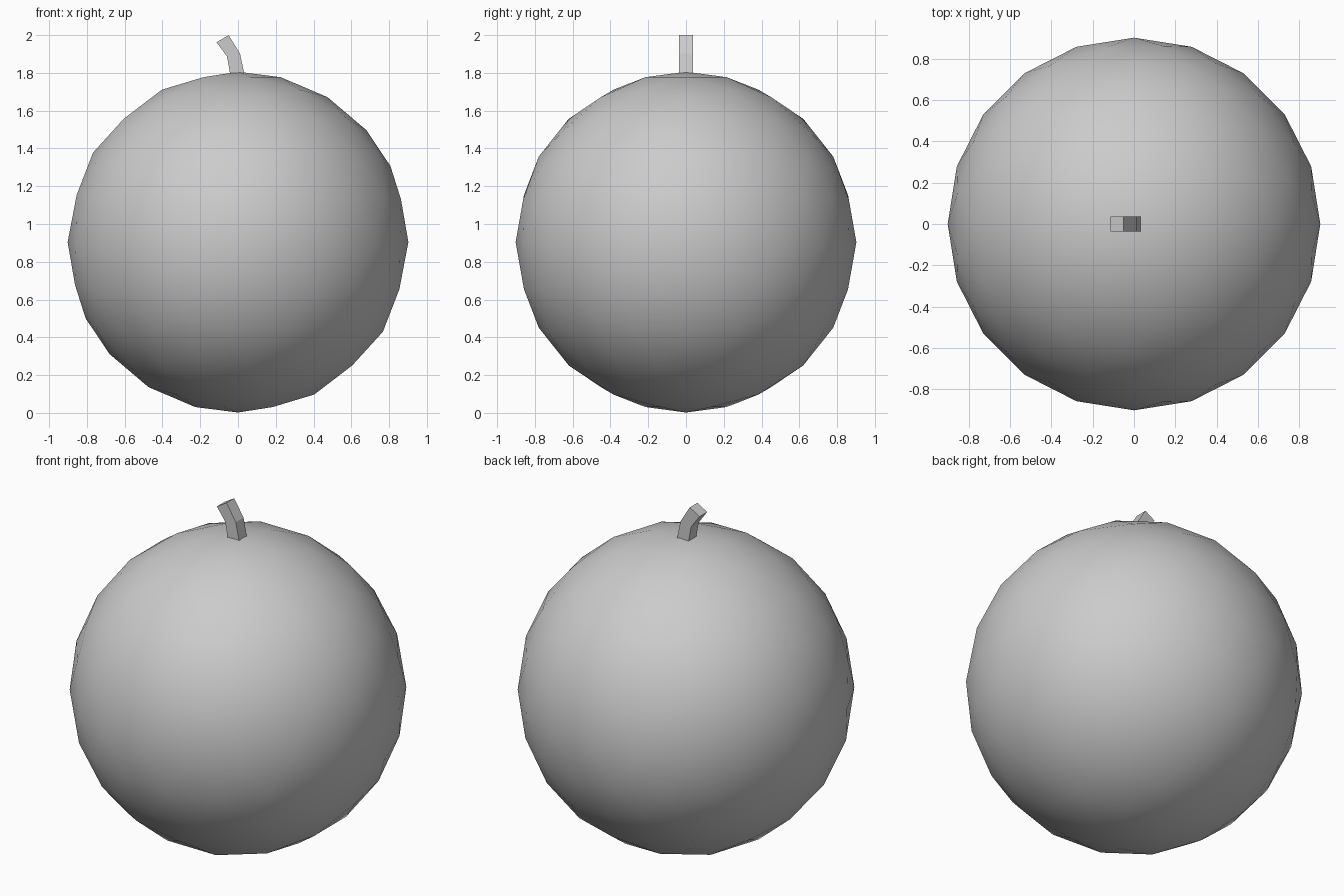
import bpy
import bmesh
from mathutils import Vector

cube = bpy.data.objects.get("Cube")
if cube:
    bpy.data.objects.remove(cube, do_unlink=True)


def make_material(name, colour):
    mat = bpy.data.materials.new(name)
    mat.use_nodes = True
    mat.diffuse_color = colour
    mat.node_tree.nodes["Principled BSDF"].inputs["Base Color"].default_value = colour
    return mat


grey = make_material("light grey", (0.6, 0.6, 0.6, 1))

# Round fruit body: smooth-shaded low-poly icosphere
RADIUS = 0.902
bpy.ops.mesh.primitive_ico_sphere_add(subdivisions=3, radius=RADIUS,
                                      location=(0, 0, RADIUS + 0.002))
body = bpy.context.object
body.name = "fruit_body"
body.data.materials.append(grey)
bpy.ops.object.shade_smooth()

# Bent square stem: left and right edge of each section, from root to tip
sections = [
    ((-0.040, 1.785), (0.035, 1.785)),
    ((-0.058, 1.886), (0.011, 1.902)),
    ((-0.113, 1.962), (-0.050, 2.0)),
]
HALF_DEPTH = 0.036

bm = bmesh.new()
rings = []
for (xl, zl), (xr, zr) in sections:
    corners = [(xl, -HALF_DEPTH, zl), (xr, -HALF_DEPTH, zr),
               (xr, HALF_DEPTH, zr), (xl, HALF_DEPTH, zl)]
    rings.append([bm.verts.new(Vector(c)) for c in corners])
for low, high in zip(rings, rings[1:]):
    for i in range(4):
        j = (i + 1) % 4
        bm.faces.new((low[i], low[j], high[j], high[i]))
bm.faces.new(rings[0][::-1])
bm.faces.new(rings[-1])
bmesh.ops.recalc_face_normals(bm, faces=bm.faces)
mesh = bpy.data.meshes.new("stem")
bm.to_mesh(mesh)
bm.free()
mesh.materials.append(grey)
stem = bpy.data.objects.new("stem", mesh)
bpy.context.collection.objects.link(stem)
